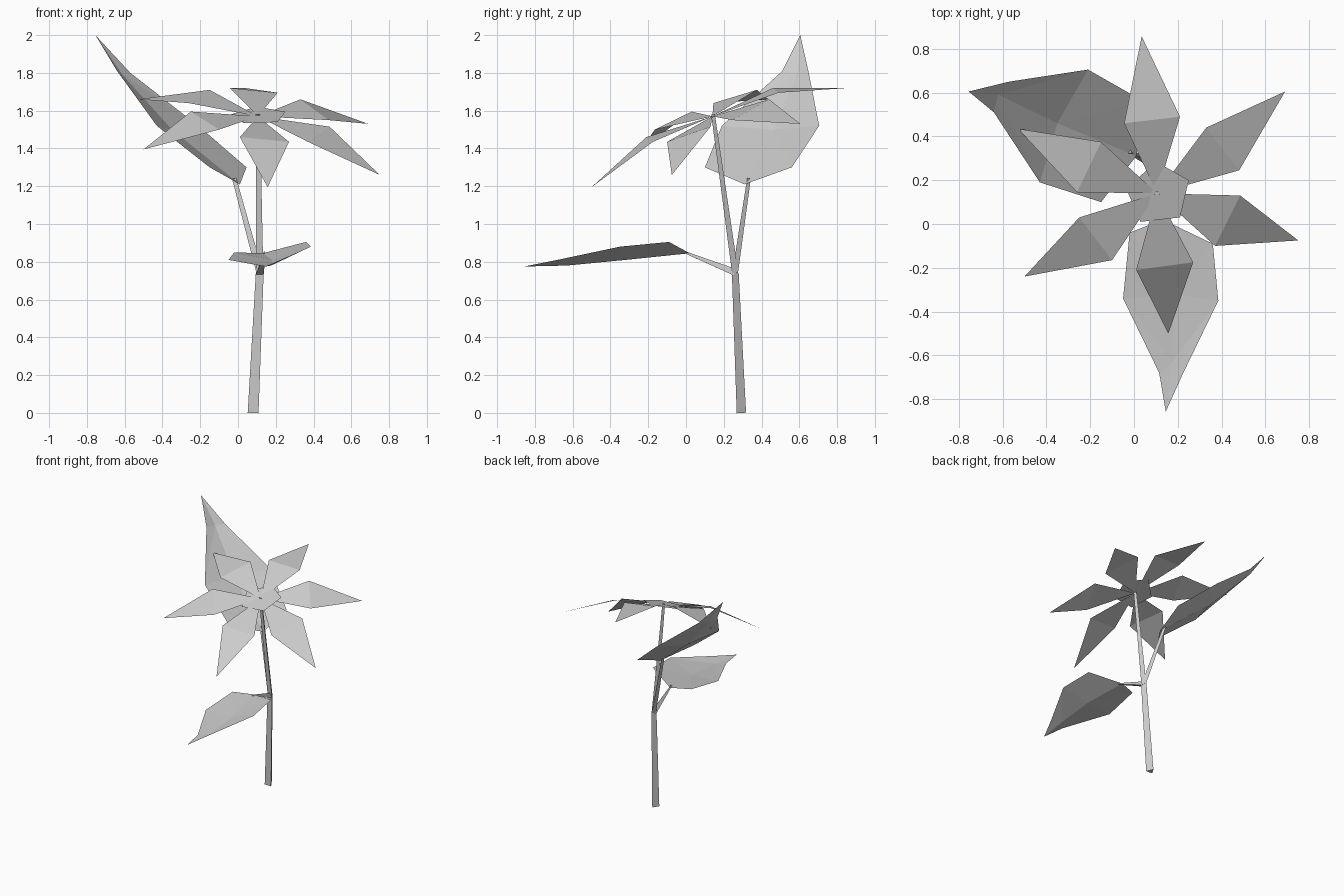
import bpy, bmesh, math
from mathutils import Vector

old = bpy.data.objects.get("Cube")
if old:
    bpy.data.objects.remove(old, do_unlink=True)

grey = bpy.data.materials.new("plain_grey")
grey.use_nodes = True
grey.diffuse_color = (0.6, 0.6, 0.6, 1)
grey.node_tree.nodes["Principled BSDF"].inputs["Base Color"].default_value = (0.6, 0.6, 0.6, 1)


def make(name, points, faces):
    """Flat-shaded mesh object from points and index faces."""
    bm = bmesh.new()
    verts = [bm.verts.new(p) for p in points]
    for f in faces:
        bm.faces.new([verts[i] for i in f])
    mesh = bpy.data.meshes.new(name)
    bm.to_mesh(mesh)
    bm.free()
    mesh.materials.append(grey)
    obj = bpy.data.objects.new(name, mesh)
    bpy.context.collection.objects.link(obj)
    return obj


def stalk(name, start, end, r0, r1):
    """Tapered three-sided stalk with its point at the back."""
    start, end = Vector(start), Vector(end)
    d = (end - start).normalized()
    side = (Vector((1, 0, 0)) - d * d.x).normalized()
    back = d.cross(side)
    pts = []
    for centre, r in ((start, r0), (end, r1)):
        for k in range(3):
            a = math.pi / 2 + k * math.tau / 3
            pts.append(centre + r * (math.cos(a) * side + math.sin(a) * back))
    faces = [(k, (k + 1) % 3, (k + 1) % 3 + 3, k + 3) for k in range(3)]
    make(name, pts, faces + [(2, 1, 0), (3, 4, 5)])


def leaf(name, left, rib, right):
    """Cupped leaf: three left edge points, a rib from base to tip, three right edge points."""
    pts = left + rib + right
    faces = []
    # Vertex order: left 0-2, rib 3-6, right 7-9
    for e, flip in ((0, False), (7, True)):
        half = [(3, 4, e), (4, e + 1, e), (4, 5, e + 1), (5, e + 2, e + 1), (5, 6, e + 2)]
        faces += [f[::-1] if flip else f for f in half]
    make(name, pts, faces)


# Stem and its branches
fork = (0.115, 0.255, 0.74)
heart = (0.105, 0.14, 1.57)
stalk("main_stem", (0.08, 0.285, 0), fork, 0.033, 0.024)
stalk("flower_stem", fork, (0.105, 0.14, 1.58), 0.022, 0.013)
stalk("back_leaf_branch", fork, (-0.02, 0.33, 1.24), 0.02, 0.013)
stalk("front_leaf_branch", fork, (0.14, -0.01, 0.85), 0.024, 0.007)

# Leaves
leaf("back_leaf",
     [(-0.15, 0.1, 1.3), (-0.43, 0.19, 1.52), (-0.64, 0.51, 1.81)],
     [(0.01, 0.31, 1.21), (-0.35, 0.46, 1.5), (-0.62, 0.59, 1.8), (-0.755, 0.605, 2)],
     [(0.045, 0.56, 1.3), (-0.21, 0.705, 1.52), (-0.57, 0.65, 1.8)])
leaf("front_leaf",
     [(0.36, -0.09, 0.905), (0.385, -0.35, 0.88), (0.225, -0.68, 0.81)],
     [(0.13, 0.02, 0.845), (0.18, -0.32, 0.81), (0.175, -0.63, 0.78), (0.145, -0.857, 0.775)],
     [(-0.02, -0.04, 0.85), (-0.05, -0.34, 0.81), (0.115, -0.68, 0.78)])

# Petals: two widest points and a tip, each bent across the widest line
petals = {
    "back": ((0.21, 0.49, 1.695), (-0.045, 0.46, 1.72), (0.035, 0.857, 1.72)),
    "back_left": ((0.48, 0.245, 1.55), (0.33, 0.44, 1.66), (0.69, 0.605, 1.53)),
    "left": ((0.37, -0.1, 1.435), (0.485, 0.13, 1.515), (0.75, -0.075, 1.26)),
    "front": ((0.01, -0.21, 1.46), (0.27, -0.175, 1.435), (0.157, -0.5, 1.195)),
    "front_right": ((-0.25, 0.03, 1.595), (-0.1, -0.165, 1.5), (-0.5, -0.24, 1.395)),
    "back_right": ((-0.15, 0.375, 1.71), (-0.26, 0.145, 1.64), (-0.53, 0.435, 1.66)),
}
for name, (a, b, tip) in petals.items():
    make(name + "_petal", [heart, a, b, tip], [(0, 1, 2), (1, 3, 2)])

# Five-sided flower centre, tilted with the bloom
rim = [(0.03, 0.01), (0.21, 0.03), (0.25, 0.2), (0.1, 0.285), (-0.035, 0.16)]
make("flower_centre", [(x, y, 1.575 + 0.32 * (y - 0.14)) for x, y in rim], [range(5)])
